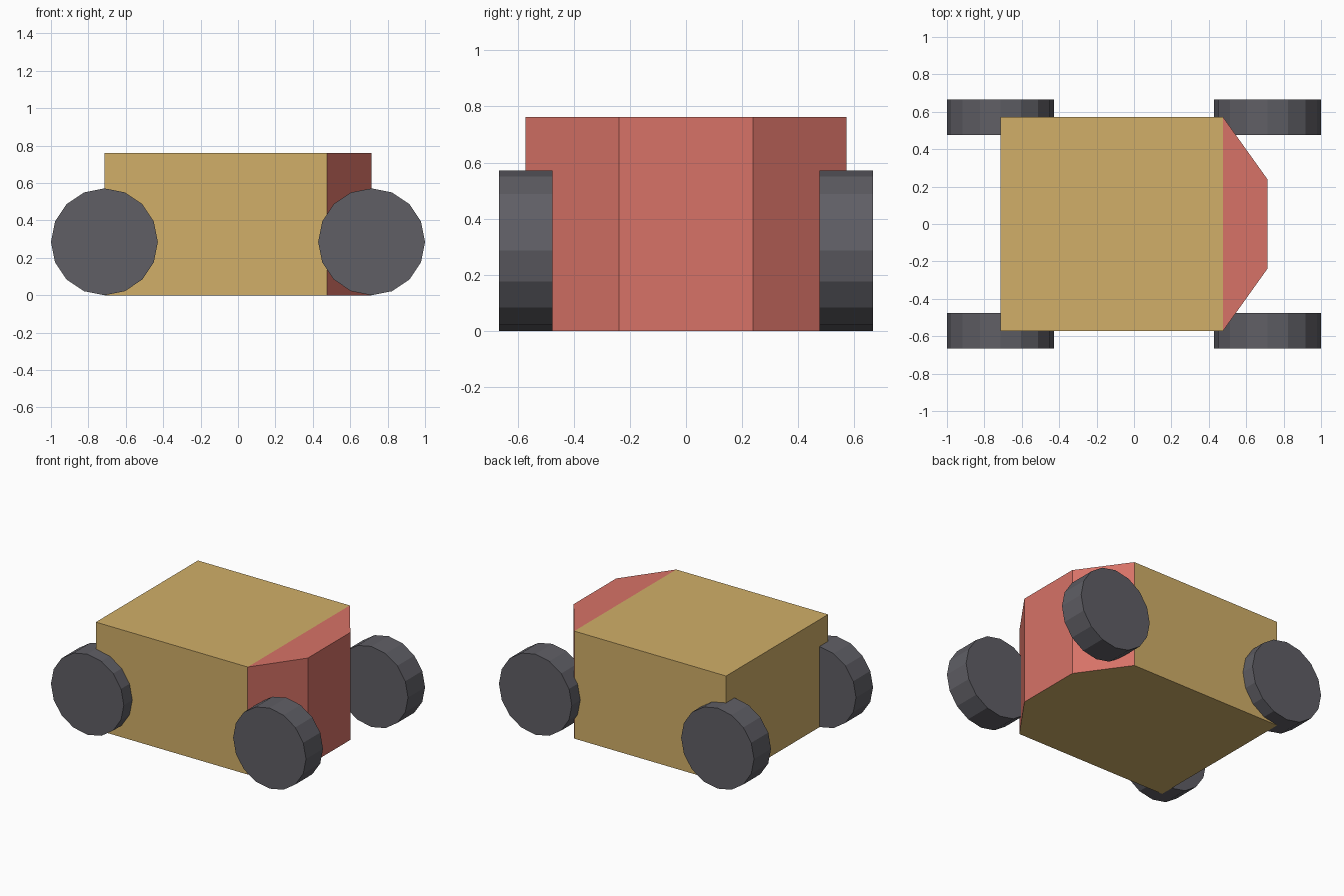
import bpy, bmesh, math
from mathutils import Matrix

if "Cube" in bpy.data.objects:
    bpy.data.objects.remove(bpy.data.objects["Cube"])

U = 2 / 21            # design unit: the model is 21 units long
R = 3 * U             # wheel radius


def material(name, rgb):
    m = bpy.data.materials.new(name)
    m.diffuse_color = (*rgb, 1)
    m.use_nodes = True
    m.node_tree.nodes["Principled BSDF"].inputs["Base Color"].default_value = m.diffuse_color
    return m


def add_object(name, bm, mats):
    bmesh.ops.recalc_face_normals(bm, faces=bm.faces)
    me = bpy.data.meshes.new(name)
    bm.to_mesh(me)
    bm.free()
    for m in mats:
        me.materials.append(m)
    ob = bpy.data.objects.new(name, me)
    bpy.context.collection.objects.link(ob)
    return ob


tan = material("tan", (0.64, 0.43, 0.14))
red = material("red", (0.68, 0.17, 0.135))
rubber = material("rubber", (0.115, 0.113, 0.13))

# Body: box with a tapered nose; the nose is red except for its underside
nose_x, tip_x, back_x, height = 5 * U, 7.5 * U, -7.5 * U, 8 * U
half_w, tip_w = 6 * U, 2.5 * U
bm = bmesh.new()


def ring(z):
    return [bm.verts.new((x, y, z)) for x, y in (
        (back_x, -half_w), (nose_x, -half_w), (tip_x, -tip_w),
        (tip_x, tip_w), (nose_x, half_w), (back_x, half_w))]


low, top = ring(0), ring(height)
bm.faces.new(low)
bm.faces.new((top[0], top[1], top[4], top[5]))
bm.faces.new(top[1:5]).material_index = 1
for i in range(6):
    j = (i + 1) % 6
    side = bm.faces.new((low[i], low[j], top[j], top[i]))
    side.material_index = 1 if i in (1, 2, 3) else 0
add_object("body", bm, [tan, red])

# Four 16-sided wheels
for end, sx in (("rear", -1), ("nose", 1)):
    for side, sy in (("right", -1), ("left", 1)):
        bm = bmesh.new()
        bmesh.ops.create_cone(bm, cap_ends=True, segments=16, radius1=R,
                              radius2=R, depth=2 * U,
                              matrix=Matrix.Rotation(math.pi / 2, 4, 'X'))
        wheel = add_object(f"{end}_{side}_wheel", bm, [rubber])
        wheel.location = (sx * 7.5 * U, sy * 6 * U, R)
